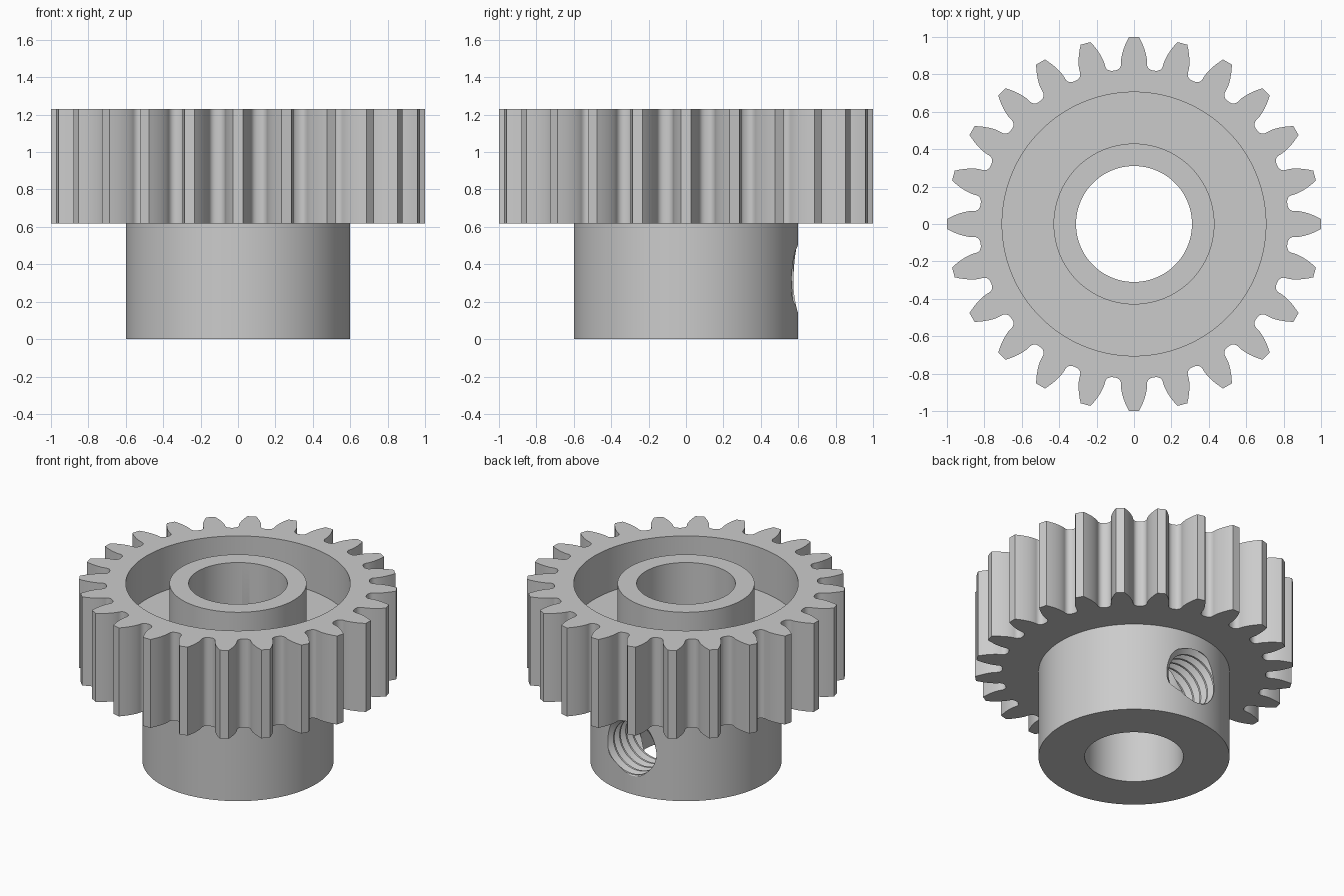
import bpy
import bmesh
from math import acos, cos, pi, sin, tan, tau

if "Cube" in bpy.data.objects:
    bpy.data.objects.remove(bpy.data.objects["Cube"], do_unlink=True)

TEETH = 24
TIP, BASE, ROOT, FILLET = 1.0, 0.867, 0.827, 0.034
HEIGHT, STEP, FLOOR = 1.23, 0.617, 0.93
BORE, HUB, COLLAR, RECESS = 0.31, 0.60, 0.43, 0.705

steel = bpy.data.materials.new("grey steel")
steel.use_nodes = True
GREY = (0.6, 0.6, 0.6, 1)
steel.diffuse_color = GREY
steel.node_tree.nodes["Principled BSDF"].inputs["Base Color"].default_value = GREY


def make_object(name, bm):
    bmesh.ops.recalc_face_normals(bm, faces=bm.faces)
    mesh = bpy.data.meshes.new(name)
    bm.to_mesh(mesh)
    bm.free()
    mesh.materials.append(steel)
    obj = bpy.data.objects.new(name, mesh)
    bpy.context.collection.objects.link(obj)
    return obj


def involute(r):
    a = acos(BASE / r)
    return tan(a) - a


def tooth_outline():
    """Gear outline: involute flank and root fillet, mirrored and repeated."""
    base_angle = pi / (2 * TEETH) + tan(pi / 9) - pi / 9
    half = []
    for i in range(7):
        r = TIP + (BASE - TIP) * i / 6
        half.append((base_angle - involute(r), r))
    for i in range(5):
        t = pi / 2 * i / 4
        half.append((base_angle + FILLET * (1 - cos(t)) / ROOT,
                     ROOT + FILLET * (1 - sin(t))))
    tooth = [(-a, r) for a, r in reversed(half)] + half
    return [(r * cos(a + k * tau / TEETH), r * sin(a + k * tau / TEETH))
            for k in range(TEETH) for a, r in tooth]


# Gear body: closed loft through circles and the toothed outline
outline = tooth_outline()
count = len(outline)


def circle(r):
    start = -pi / TEETH
    return [(r * cos(start + tau * (i + 0.5) / count),
             r * sin(start + tau * (i + 0.5) / count)) for i in range(count)]


sections = [
    (circle(BORE), 0), (circle(HUB), 0), (circle(HUB), STEP),
    (outline, STEP), (outline, HEIGHT),
    (circle(RECESS), HEIGHT), (circle(RECESS), FLOOR),
    (circle(COLLAR), FLOOR), (circle(COLLAR), HEIGHT), (circle(BORE), HEIGHT),
]
bm = bmesh.new()
rings = [[bm.verts.new((x, y, z)) for x, y in pts] for pts, z in sections]
for j, ring in enumerate(rings):
    above = rings[(j + 1) % len(rings)]
    for i in range(count):
        n = (i + 1) % count
        bm.faces.new((ring[i], ring[n], above[n], above[i]))
gear = make_object("pinion_gear", bm)

# Threaded cutter for the set screw hole, a helical V groove along +y
PITCH, MINOR, MAJOR = 0.067, 0.175, 0.21
SEG, START, END, AXIS_Z = 48, 0.13, 0.75, 0.31
radii = [MINOR, MINOR, MAJOR, MAJOR]
offsets = [0, 0.2, 0.55, 0.65]
turns = int((END - START) / PITCH)
bm = bmesh.new()
columns = []
for i in range(SEG):
    a = tau * i / SEG
    column = []
    for k in range(turns * 4 + 1):
        r = radii[k % 4]
        y = START + PITCH * (k // 4 + offsets[k % 4] + i / SEG)
        column.append(bm.verts.new((r * cos(a), y, AXIS_Z + r * sin(a))))
    columns.append(column)
for i in range(SEG):
    left = columns[i]
    right = columns[i + 1] if i + 1 < SEG else columns[0][4:]
    for k in range(min(len(left), len(right)) - 1):
        bm.faces.new((left[k], right[k], right[k + 1], left[k + 1]))
# The seam needs its last turn closed by the caps
rim = [e for e in bm.edges if e.is_boundary]
middle = (START + END) / 2
caps = {False: bm.verts.new((0, START - 0.03, AXIS_Z)),
        True: bm.verts.new((0, END + 0.1, AXIS_Z))}
for e in rim:
    bm.faces.new((e.verts[0], e.verts[1], caps[e.verts[0].co.y > middle]))
cutter = make_object("set_screw_cutter", bm)
cutter.hide_render = True

# Cut the hole, then smooth the curved walls
cut = gear.modifiers.new("set screw hole", "BOOLEAN")
cut.operation = "DIFFERENCE"
cut.solver = "EXACT"
cut.object = cutter
bpy.ops.object.select_all(action="DESELECT")
gear.select_set(True)
bpy.context.view_layer.objects.active = gear
bpy.ops.object.modifier_apply(modifier=cut.name)
bpy.data.objects.remove(cutter, do_unlink=True)
bpy.ops.object.shade_smooth_by_angle(angle=pi / 6)
